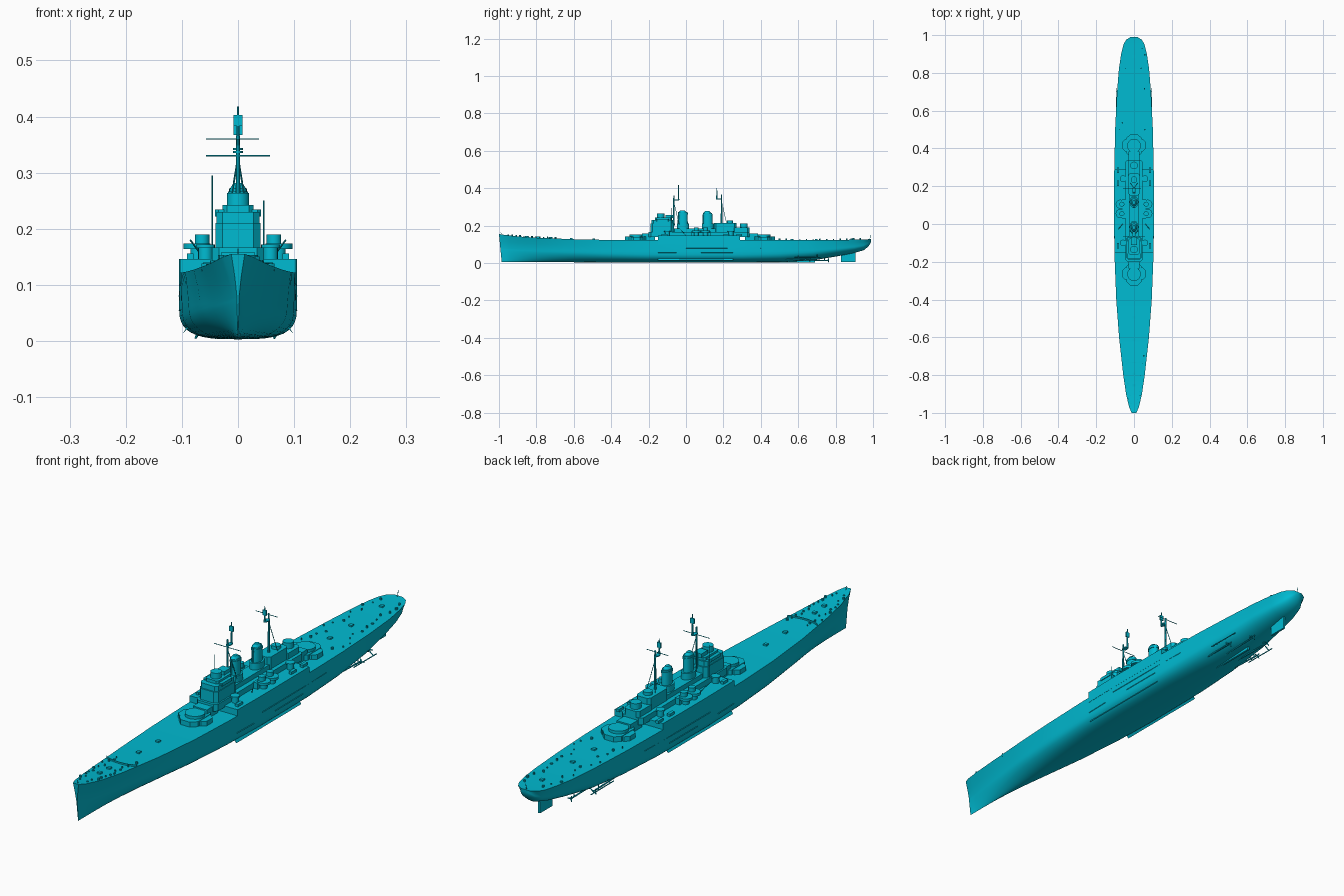
import bpy, math, random
from mathutils import Vector

if "Cube" in bpy.data.objects:
    bpy.data.objects.remove(bpy.data.objects["Cube"])

cyan = bpy.data.materials.new("cyan paint")
cyan.use_nodes = True
cyan.diffuse_color = (0.0, 0.5, 0.65, 1)
cyan.node_tree.nodes["Principled BSDF"].inputs["Base Color"].default_value = cyan.diffuse_color


def make(name, verts, faces, smooth=False):
    mesh = bpy.data.meshes.new(name)
    mesh.from_pydata(verts, [], faces)
    mesh.materials.append(cyan)
    obj = bpy.data.objects.new(name, mesh)
    bpy.context.collection.objects.link(obj)
    if smooth:
        bpy.ops.object.select_all(action='DESELECT')
        obj.select_set(True)
        bpy.context.view_layer.objects.active = obj
        bpy.ops.object.shade_smooth_by_angle(angle=math.radians(35))
    return obj


def loft(name, rings, smooth=False):
    n = len(rings[0])
    faces = [(r * n + i, r * n + (i + 1) % n, (r + 1) * n + (i + 1) % n, (r + 1) * n + i)
             for r in range(len(rings) - 1) for i in range(n)]
    faces += [tuple(reversed(range(n))), tuple(range((len(rings) - 1) * n, len(rings) * n))]
    return make(name, [p for ring in rings for p in ring], faces, smooth)


def prism(name, outline, z0, z1):
    return loft(name, [[(x, y, z) for x, y in outline] for z in (z0, z1)])


def house(name, w, y0, y1, z0, z1, cut=0.0, x=0.0):
    """Block with chamfered corners, centred on x, half width w."""
    if cut == 0:
        pts = [(x - w, y0), (x + w, y0), (x + w, y1), (x - w, y1)]
    else:
        pts = [(x - w + cut, y0), (x + w - cut, y0), (x + w, y0 + cut), (x + w, y1 - cut),
               (x + w - cut, y1), (x - w + cut, y1), (x - w, y1 - cut), (x - w, y0 + cut)]
    return prism(name, pts, z0, z1)


def drum(name, x, y, z0, z1, rx, ry=None, top=1.0, sides=24):
    ry = ry or rx
    ang = [i * math.tau / sides for i in range(sides)]
    return loft(name, [[(x + rx * s * math.cos(a), y + ry * s * math.sin(a), z) for a in ang]
                       for z, s in ((z0, 1.0), (z1, top))], sides > 8)


def rod(name, a, b, r, r2=None, sides=8):
    a, b = Vector(a), Vector(b)
    q = (b - a).to_track_quat('Z', 'Y')
    ang = [i * math.tau / sides for i in range(sides)]
    return loft(name, [[p + q @ Vector((s * math.cos(t), s * math.sin(t), 0)) for t in ang]
                       for p, s in ((a, r), (b, r2 or r))], True)


# Hull stations: y, deck half width, deck height, waterline half width, keel height, fullness
stations = [
    (-1.0, .012, .155, .002, .004, 1.2), (-.97, .026, .15, .007, .004, 1.2),
    (-.9, .042, .142, .02, .004, 1.3), (-.8, .057, .135, .037, .004, 1.5),
    (-.6, .079, .127, .067, .004, 1.9), (-.4, .094, .123, .088, .003, 2.4),
    (-.2, .102, .122, .1, .003, 2.9), (0, .105, .122, .105, .003, 3.1),
    (.3, .104, .122, .104, .003, 3), (.5, .1, .122, .097, .004, 2.5),
    (.68, .091, .122, .085, .014, 2.1), (.82, .08, .123, .071, .038, 2),
    (.9, .068, .125, .058, .054, 2), (.95, .056, .126, .045, .068, 2),
    (.975, .042, .127, .031, .088, 2), (.99, .018, .128, .012, .112, 2)]


def at(y):
    for a, b in zip(stations, stations[1:]):
        if a[0] <= y <= b[0]:
            t = (y - a[0]) / (b[0] - a[0])
            return [p + (q - p) * t for p, q in zip(a, b)]


def section(y):
    _, wd, zd, wl, zk, n = at(y)
    zm = (zk + zd) / 2
    half = [(wd, zd), (wl + (wd - wl) * .4, (zm + zd) / 2)]
    for i in range(11):
        a = i / 10 * math.pi / 2
        half.append((wl * max(math.cos(a), 0) ** (2 / n),
                     zk + (zm - zk) * (1 - math.sin(a) ** (2 / n))))
    half[-1] = (0, zk)
    rake = .015 * max(0, (-.9 - y) / .1)
    ring = half + [(-x, z) for x, z in reversed(half[:-1])]
    return [(x, y + rake * (1 - z / .155), z) for x, z in ring]


ys = sorted({round(s[0], 3) for s in stations} | {round(-.95 + i * .05, 3) for i in range(39)})
loft("hull", [section(y) for y in ys], True)

# Raised full-beam midship deck
mid = [-.15 + .44 * i / 10 for i in range(11)]
side = [(at(y)[1] + .0005, y) for y in mid]
prism("midship_deck", side + [(-x, y) for x, y in reversed(side)], .1, .146)

# Skeg, rudder, shafts and side fittings
house("skeg", .004, .5, .69, .003, .03)
house("rudder", .004, .83, .905, .004, .06)
for s in (-1, 1):
    rod("inner_shaft", (s * .03, .5, .014), (s * .035, .76, .014), .003)
    rod("outer_shaft", (s * .065, .42, .022), (s * .07, .66, .018), .003)
    for x, y in ((.035, .76), (.07, .66)):
        rod("shaft_strut", (s * x, y - .02, .014), (s * x, y - .02, .055), .002)
        for k in range(3):
            a = k * math.tau / 3
            rod("propeller_blade", (s * x, y, .015),
                (s * x + .012 * math.cos(a), y + .003, .015 + .012 * math.sin(a)), .003, .002)
    rod("propeller_guard", (s * .094, .58, .03), (s * .094, .72, .03), .002)
    for y in (.6, .7):
        rod("guard_strut", (s * .075, y, .045), (s * .094, y, .03), .002)
    bilge = [(s * .088, .024), (s * .098, .014), (s * .09, .027)]
    loft("bilge_keel", [[(x, y, z) for x, z in bilge] for y in (-.15, .25)])
    for y0, y1, z in ((0, .4, .08), (.08, .25, .055), (-.6, -.54, .08), (-.15, -.05, .055)):
        for y, y2 in ((y0, (y0 + y1) / 2), ((y0 + y1) / 2, y1)):
            w = [at(v)[3] for v in (y, y2)]
            rod("side_rail", (s * w[0], y, z), (s * w[1], y2, z), .0015, sides=4)

# Barbettes with chamfered support houses fore and aft
for name, y, d in (("fore", -.265, 1), ("aft", .415, -1)):
    house(name + "_barbette_house", .04, y - .06, y + .06, .12, .142, .02)
    house(name + "_barbette_wing", .062, y - .03, y + .035, .12, .14, .015)
    drum(name + "_barbette", 0, y, .14, .153, .036, sides=32)
    house(name + "_link_house", .03, y + d * .03, y + d * .1, .12, .158)

# Central superstructure
house("main_deckhouse", .046, -.2, .34, .14, .167, .012)
house("bridge_base", .04, -.19, -.065, .15, .21, .012)
house("bridge_tower", .038, -.185, -.07, .21, .23, .01)
house("bridge_wing", .041, -.16, -.09, .222, .234, .006)
house("bridge_upper", .028, -.165, -.075, .23, .242, .008)
drum("bridge_director", 0, -.135, .24, .264, .02)
house("bridge_rear_house", .017, -.11, -.07, .24, .256)
house("midship_house", .027, -.07, .2, .165, .185, .008)
house("aft_tower", .03, .15, .27, .165, .214, .01)
house("aft_house", .033, .25, .34, .165, .19, .01)
drum("aft_director", 0, .31, .19, .212, .02)
drum("aft_tower_drum", 0, .235, .21, .226, .017)

# Funnels with a rim and rounded cap
for y, h in ((-.015, .272), (.117, .268)):
    drum("funnel_casing", 0, y, .165, .21, .023, .032)
    drum("funnel", 0, y, .2, h, .017, .025, .92)
    drum("funnel_rim", 0, y, h - .012, h - .006, .018, .026)
    drum("funnel_cap", 0, y - .003, h, h + .01, .014, .02, .55)
    rod("steam_pipe", (0, y - .028, .19), (0, y - .024, h), .003)

# Side gun platforms and tubs
for s in (-1, 1):
    for y in (.055, .105):
        drum("gun_platform", s * .073, y, .164, .174, .024)
        drum("gun_support", s * .072, y, .14, .165, .013, sides=12)
        drum("gun_tub", s * .064, y, .174, .19, .013)
    house("platform_house", .01, .03, .13, .14, .17, x=s * .054)
    for y in (-.1, .24):
        drum("small_tub", s * .058, y, .145, .17, .013, sides=16)
        drum("small_tub_rim", s * .058, y, .166, .172, .017, sides=16)
    for y in (-.13, .2, .27):
        house("deck_locker", .006, y, y + .03, .145, .156, x=s * .085)
    rod("boat_davit", (s * .06, 0, .146), (s * .085, -.03, .18), .0015)
    rod("whip_aerial", (s * .046, -.08, .17), (s * .046, -.08, .25 if s > 0 else .295), .0012)


# Masts with yards, radar platforms and offset topmasts
def mast(name, y, z0, z1, yard, x0, x1, ty, tip):
    rod(name, (0, y, z0), (0, y, z1), .005, .003)
    rod(name + "_yard", (x0, y, yard), (x1, y, yard), .0013)
    drum(name + "_platform", 0, (y + ty) / 2, z1 - .025, z1 - .021, .009, .016)
    rod(name + "_topmast", (0, ty, z1 - .022), (0, ty, tip), .004, .0015)
    house(name + "_radar", .008, ty - .003, ty + .003, tip - .035, tip - .015)
    for s in (-1, 1):
        rod(name + "_leg", (s * .021, y + .03, z0), (0, y, z1 - .035), .0013)


mast("foremast", -.065, .2, .36, .33, -.057, .057, -.04, .418)
mast("mainmast", .19, .2, .365, .36, -.057, .037, .165, .402)

# Breakwater on the foredeck
arc = [(.066 * math.sin(a), -.735 + .02 * (1 - math.cos(a)))
       for a in [math.radians(-80 + 16 * i) for i in range(11)]]
prism("breakwater", arc + [(x, y + .004) for x, y in reversed(arc)], .125, .138)

# Bollards, vents and hatches scattered along the weather decks
random.seed(4)
for i in range(26):
    y = -.95 + .021 * i if i < 13 else .5 + .036 * (i - 13)
    _, w, z = at(y)[:3]
    for s in (-1, 1):
        drum("bollard", s * w * random.uniform(.45, .88), y, z - .003, z + random.uniform(.003, .009),
             random.uniform(.002, .005), sides=8)
for y in (-.86, -.8, -.62, -.5, .56, .69, .88):
    z = at(y)[2]
    house("deck_hatch", .007, y, y + .014, z - .003, z + .006)
rod("stern_staff", (0, .982, .125), (0, .988, .15), .0012)
rod("bow_staff", (0, -.985, .15), (0, -.99, .165), .001)
